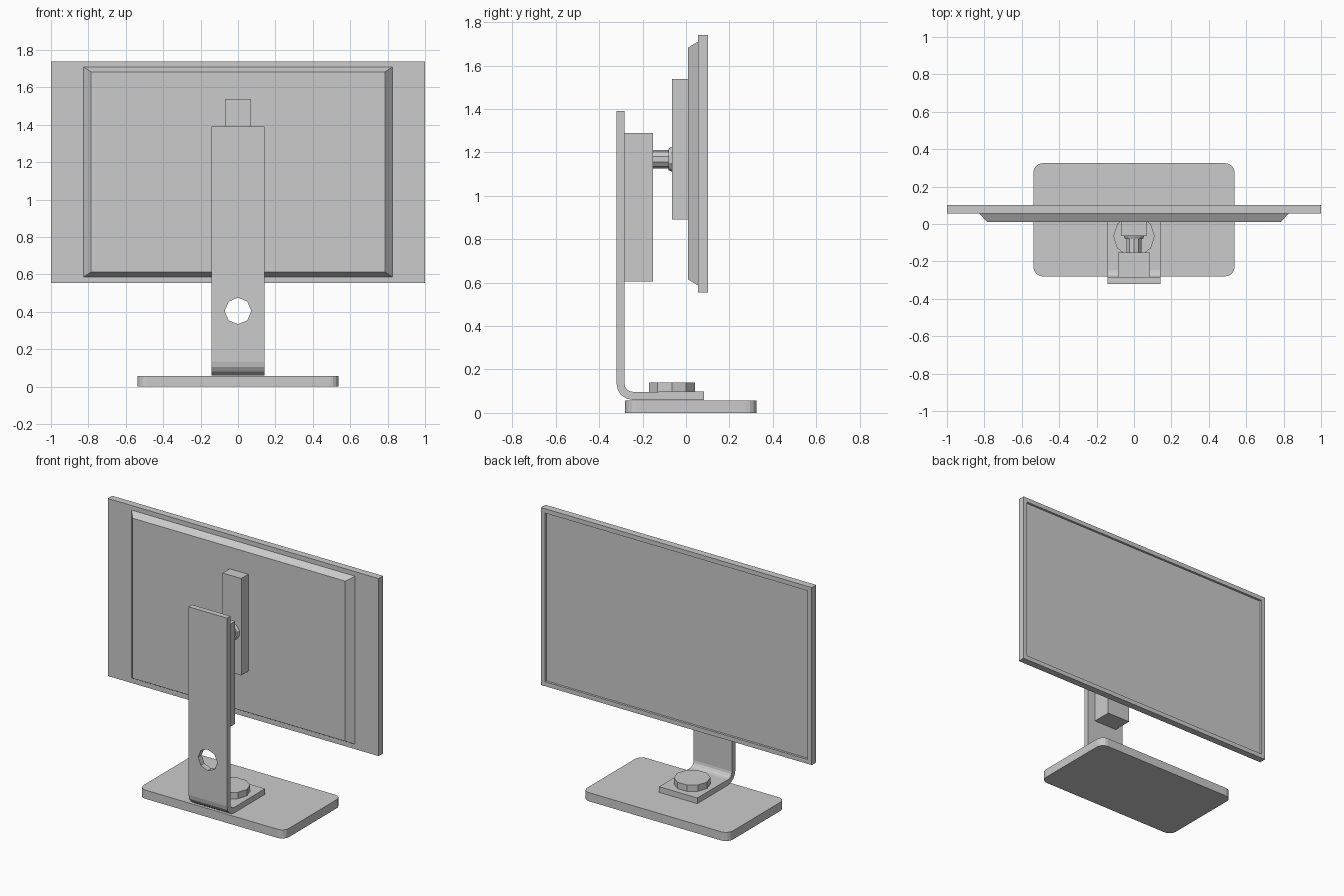
import bpy, bmesh, math
from mathutils import Matrix

cube = bpy.data.objects.get("Cube")
if cube:
    bpy.data.objects.remove(cube, do_unlink=True)

grey = bpy.data.materials.new("neutral grey")
grey.use_nodes = True
GREY = (0.6, 0.6, 0.6, 1)
grey.diffuse_color = GREY
grey.node_tree.nodes["Principled BSDF"].inputs["Base Color"].default_value = GREY


def finish(name, bm):
    bmesh.ops.recalc_face_normals(bm, faces=bm.faces)
    mesh = bpy.data.meshes.new(name)
    bm.to_mesh(mesh)
    bm.free()
    mesh.materials.append(grey)
    obj = bpy.data.objects.new(name, mesh)
    bpy.context.collection.objects.link(obj)
    return obj


def box_mesh(x, y, z):
    """Box from (min, max) pairs."""
    bm = bmesh.new()
    bmesh.ops.create_cube(bm, size=1)
    for v in bm.verts:
        v.co = [(a + b) / 2 + c * (b - a) for c, (a, b) in zip(v.co, (x, y, z))]
    return bm


def prism(name, sides, radius, depth, centre, axis="Z", tip=None, turn=0):
    bm = bmesh.new()
    bmesh.ops.create_cone(bm, cap_ends=True, segments=sides, radius1=radius,
                          radius2=radius if tip is None else tip, depth=depth)
    rot = Matrix.Rotation(math.radians(turn), 4, "Z")
    if axis == "Y":
        rot = Matrix.Rotation(math.radians(90), 4, "X") @ rot
    bmesh.ops.transform(bm, matrix=Matrix.Translation(centre) @ rot, verts=bm.verts)
    return finish(name, bm)


# Display panel with a recessed screen on its +y side
bm = box_mesh((-1, 1), (0.055, 0.102), (0.555, 1.74))
screen = max(bm.faces, key=lambda f: f.calc_center_median().y)
bmesh.ops.inset_region(bm, faces=[screen], thickness=0.042)
rim = bmesh.ops.extrude_face_region(bm, geom=[screen])
bmesh.ops.translate(bm, vec=(0, -0.015, 0),
                    verts=[g for g in rim["geom"] if isinstance(g, bmesh.types.BMVert)])
if screen.is_valid:
    bmesh.ops.delete(bm, geom=[screen], context="FACES_ONLY")
finish("display_panel", bm)

# Rear housing with sloped sides
bm = box_mesh((-0.826, 0.826), (0.01, 0.056), (0.587, 1.71))
for v in bm.verts:
    if v.co.y < 0.03:
        v.co.x *= 0.95
        v.co.z += 0.027 if v.co.z < 1 else -0.027
finish("rear_housing", bm)

# Mounting bar, pivot and sliding column
finish("mounting_bar", box_mesh((-0.069, 0.069), (-0.064, 0.011), (0.89, 1.537)))
prism("pivot_collar", 10, 0.058, 0.018, (0, -0.072, 1.168), "Y", 0.05)
prism("pivot_shaft", 10, 0.042, 0.09, (0, -0.112, 1.168), "Y")
finish("sliding_column", box_mesh((-0.086, 0.086), (-0.286, -0.152), (0.605, 1.29)))

# Bent stand plate: side profile in y, z, extruded across x
def bend(radius):
    steps = [math.radians(180 + 90 * i / 4) for i in range(5)]
    return [(-0.245 + radius * math.cos(a), 0.135 + radius * math.sin(a)) for a in steps]


profile = ([(-0.32, 1.39)] + bend(0.075) + [(0.082, 0.06), (0.082, 0.098)]
           + bend(0.038)[::-1] + [(-0.283, 1.39)])
bm = bmesh.new()
face = bm.faces.new([bm.verts.new((-0.141, y, z)) for y, z in profile])
side = bmesh.ops.extrude_face_region(bm, geom=[face])
bmesh.ops.translate(bm, vec=(0.283, 0, 0),
                    verts=[g for g in side["geom"] if isinstance(g, bmesh.types.BMVert)])
stand = finish("stand_plate", bm)

# Cable hole through the stand plate
cutter = prism("cable_hole_cutter", 8, 0.071, 0.2, (0, -0.3, 0.405), "Y")
cutter.hide_render = True
cutter.hide_viewport = True
hole = stand.modifiers.new("cable_hole", "BOOLEAN")
hole.operation = "DIFFERENCE"
hole.solver = "EXACT"
hole.object = cutter

# Swivel knob on the foot of the stand
prism("swivel_knob", 10, 0.111, 0.045, (0, -0.065, 0.118), turn=90)

# Base with rounded corners
bm = box_mesh((-0.538, 0.538), (-0.28, 0.325), (0, 0.058))
corners = [e for e in bm.edges if abs(e.verts[0].co.z - e.verts[1].co.z) > 0.01]
bmesh.ops.bevel(bm, geom=corners, offset=0.05, segments=4, profile=0.5, affect="EDGES")
finish("base", bm)
